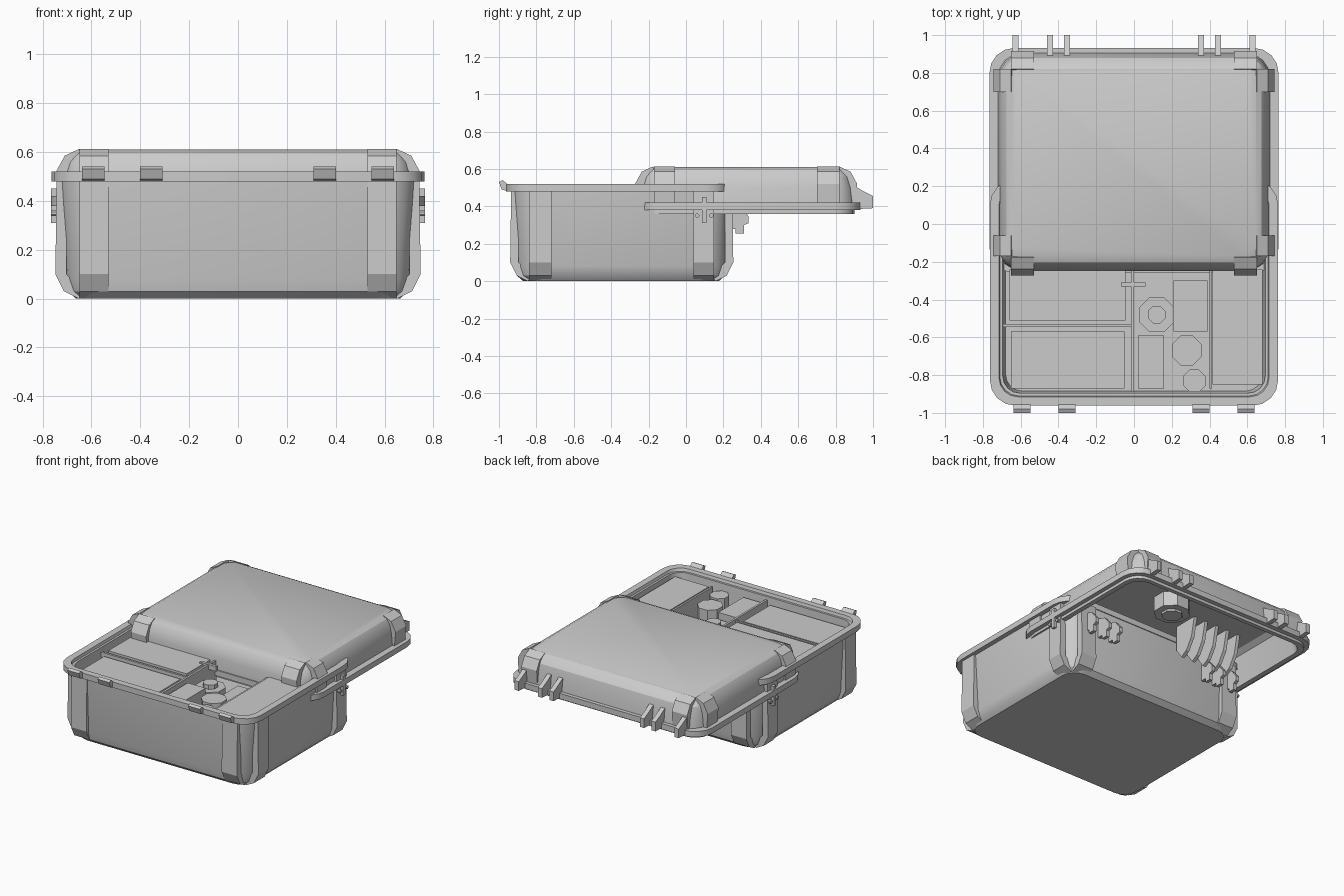
import bpy, bmesh, math

if "Cube" in bpy.data.objects:
    bpy.data.objects.remove(bpy.data.objects["Cube"])

grey = bpy.data.materials.new("light grey")
grey.use_nodes = True
grey.diffuse_color = (0.6, 0.6, 0.6, 1)
grey.node_tree.nodes["Principled BSDF"].inputs["Base Color"].default_value = (0.6, 0.6, 0.6, 1)


def finish(name, bm, smooth=False):
    bmesh.ops.recalc_face_normals(bm, faces=bm.faces)
    mesh = bpy.data.meshes.new(name)
    bm.to_mesh(mesh)
    bm.free()
    mesh.materials.append(grey)
    obj = bpy.data.objects.new(name, mesh)
    bpy.context.collection.objects.link(obj)
    if smooth:
        bpy.ops.object.select_all(action="DESELECT")
        obj.select_set(True)
        bpy.context.view_layer.objects.active = obj
        bpy.ops.object.shade_smooth_by_angle(angle=math.radians(25))
    return obj


def loft(name, rings, seg=4):
    """Stack rounded rectangles (z, half x, front y, back y, radius) into one skin."""
    bm = bmesh.new()
    loops = []
    for z, hx, y0, y1, r in rings:
        loop = []
        corners = [(hx - r, y1 - r), (r - hx, y1 - r), (r - hx, y0 + r), (hx - r, y0 + r)]
        for q, (cx, cy) in enumerate(corners):
            for i in range(seg + 1):
                a = math.pi / 2 * (q + i / seg)
                loop.append(bm.verts.new((cx + r * math.cos(a), cy + r * math.sin(a), z)))
        loops.append(loop)
    n = len(loops[0])
    for a, b in zip(loops, loops[1:]):
        for i in range(n):
            bm.faces.new((a[i], a[(i + 1) % n], b[(i + 1) % n], b[i]))
    bm.faces.new(loops[0])
    bm.faces.new(loops[-1])
    return finish(name, bm, True)


def prism(name, axis, pts, lo, hi):
    """Extrude a profile along x (points are y, z), y (x, z) or z (x, y)."""
    place = {"x": lambda p, t: (t, p[0], p[1]),
             "y": lambda p, t: (p[0], t, p[1]),
             "z": lambda p, t: (p[0], p[1], t)}[axis]
    bm = bmesh.new()
    a = [bm.verts.new(place(p, lo)) for p in pts]
    b = [bm.verts.new(place(p, hi)) for p in pts]
    for i in range(len(pts)):
        j = (i + 1) % len(pts)
        bm.faces.new((a[i], a[j], b[j], b[i]))
    bm.faces.new(a)
    bm.faces.new(b)
    return finish(name, bm)


def box(name, x0, x1, y0, y1, z0, z1):
    return prism(name, "z", [(x0, y0), (x1, y0), (x1, y1), (x0, y1)], z0, z1)


def octagon(name, axis, x, y, r, lo, hi):
    pts = [(x + r * math.cos(math.pi / 4 * (i + 0.5)), y + r * math.sin(math.pi / 4 * (i + 0.5)))
           for i in range(8)]
    return prism(name, axis, pts, lo, hi)


def corner_ribs(name, profile, front, back, side, spans):
    """Raised ribs on both sides of each corner; profile is (inset, z)."""
    for s in (-1, 1):
        for wall, d in ((front, 1), (back, -1)):
            x0, x1 = sorted((s * 0.53, s * 0.65))
            prism(name + "_end_rib", "x", [(wall + d * i, z) for i, z in profile], x0, x1)
        for y0, y1 in spans:
            prism(name + "_side_rib", "y", [(s * (side - i), z) for i, z in profile], y0, y1)


# Hollow base with its rim
loft("base_shell", [
    (0, 0.665, -0.87, 0.175, 0.10), (0.03, 0.692, -0.905, 0.21, 0.13),
    (0.08, 0.708, -0.915, 0.22, 0.14), (0.48, 0.73, -0.93, 0.23, 0.14),
    (0.48, 0.763, -0.962, 0.236, 0.135), (0.52, 0.763, -0.962, 0.236, 0.135),
    (0.52, 0.715, -0.915, 0.20, 0.10), (0.50, 0.71, -0.91, 0.195, 0.10),
    (0.50, 0.695, -0.895, 0.185, 0.09), (0.30, 0.68, -0.885, 0.175, 0.09)])
corner_ribs("base", [(0.005, 0.48), (0, 0.10), (0.035, 0.03), (0.095, 0), (0.12, 0.03),
                     (0.045, 0.10), (0.045, 0.48)],
            -0.94, 0.253, 0.748, [(-0.84, -0.72), (0.04, 0.15)])

# Hollow lid, slid back over the base
loft("lid_shell", [
    (0.61, 0.645, -0.17, 0.82, 0.07), (0.595, 0.675, -0.205, 0.85, 0.09),
    (0.56, 0.70, -0.23, 0.88, 0.11), (0.50, 0.713, -0.245, 0.895, 0.12),
    (0.42, 0.72, -0.25, 0.905, 0.13), (0.42, 0.765, -0.258, 0.932, 0.13),
    (0.38, 0.765, -0.258, 0.932, 0.13), (0.38, 0.735, -0.235, 0.90, 0.11),
    (0.36, 0.735, -0.235, 0.90, 0.11), (0.36, 0.70, -0.21, 0.87, 0.10),
    (0.56, 0.67, -0.19, 0.84, 0.10), (0.585, 0.635, -0.16, 0.81, 0.08)])
corner_ribs("lid", [(0.095, 0.613), (0.035, 0.585), (0, 0.52), (0.008, 0.42), (0.04, 0.42),
                    (0.06, 0.55), (0.10, 0.60)],
            -0.272, 0.915, 0.745, [(-0.17, -0.06), (0.70, 0.82)])

latch = [(-0.95, 0.48), (-0.985, 0.49), (-1.0, 0.53), (-0.98, 0.54), (-0.95, 0.515)]
lid_hinge = [(0.86, 0.52), (0.90, 0.51), (0.95, 0.48), (1.0, 0.455), (1.0, 0.39), (0.91, 0.385)]
base_hinge = [(0.22, 0.42), (0.22, 0.28), (0.265, 0.28), (0.265, 0.255), (0.31, 0.255),
              (0.31, 0.30), (0.335, 0.31), (0.335, 0.345), (0.29, 0.40)]
for s in (-1, 1):
    # Front latches and rear hinge plates
    for x in (0.355, 0.593):
        prism("front_latch", "x", latch, s * x - 0.046, s * x + 0.046)
    for x in (0.355, 0.445, 0.627):
        prism("lid_hinge_plate", "x", lid_hinge, s * x - 0.016, s * x + 0.016)
    for x in (0.39, 0.48, 0.59):
        prism("base_hinge_plate", "x", base_hinge, s * x - 0.012, s * x + 0.012)
    # Side clasp with its two studs
    x0, x1 = sorted((s * 0.72, s * 0.765))
    box("side_clasp", x0, x1, 0.085, 0.11, 0.31, 0.45)
    for y in (0.06, 0.135):
        octagon("clasp_stud", "x", y, 0.35, 0.012, x0, x1)

# Parts under the lid
for i in range(5):
    x = -0.16 - 0.09 * i
    prism("lid_inner_fin", "x", [(0.25, 0.59), (0.25, 0.41), (0.30, 0.34), (0.35, 0.37),
                                 (0.40, 0.45), (0.43, 0.59)], x - 0.012, x + 0.012)
octagon("lid_inner_knob", "z", 0.10, 0.50, 0.12, 0.48, 0.59)
octagon("lid_inner_knob_cap", "z", 0.10, 0.50, 0.07, 0.465, 0.49)

# Compartments and their contents
box("long_divider", -0.015, 0.0, -0.89, -0.24, 0.30, 0.48)
box("right_divider", 0.40, 0.412, -0.87, -0.24, 0.30, 0.47)
box("cross_divider", -0.695, -0.01, -0.545, -0.53, 0.30, 0.47)
box("front_tray_block", -0.65, -0.05, -0.87, -0.57, 0.30, 0.46)
box("rear_tray_block", -0.66, -0.045, -0.51, -0.24, 0.30, 0.475)
box("side_tray_block", 0.415, 0.68, -0.85, -0.24, 0.30, 0.475)
box("small_case", 0.02, 0.16, -0.87, -0.59, 0.30, 0.46)
box("flat_case", 0.21, 0.39, -0.57, -0.30, 0.30, 0.38)
octagon("large_canister", "z", 0.12, -0.48, 0.10, 0.30, 0.42)
octagon("large_canister_cap", "z", 0.12, -0.48, 0.05, 0.42, 0.45)
octagon("middle_canister", "z", 0.28, -0.67, 0.085, 0.30, 0.45)
octagon("small_canister", "z", 0.32, -0.83, 0.064, 0.30, 0.45)
box("divider_clip", -0.07, 0.06, -0.33, -0.31, 0.45, 0.485)
